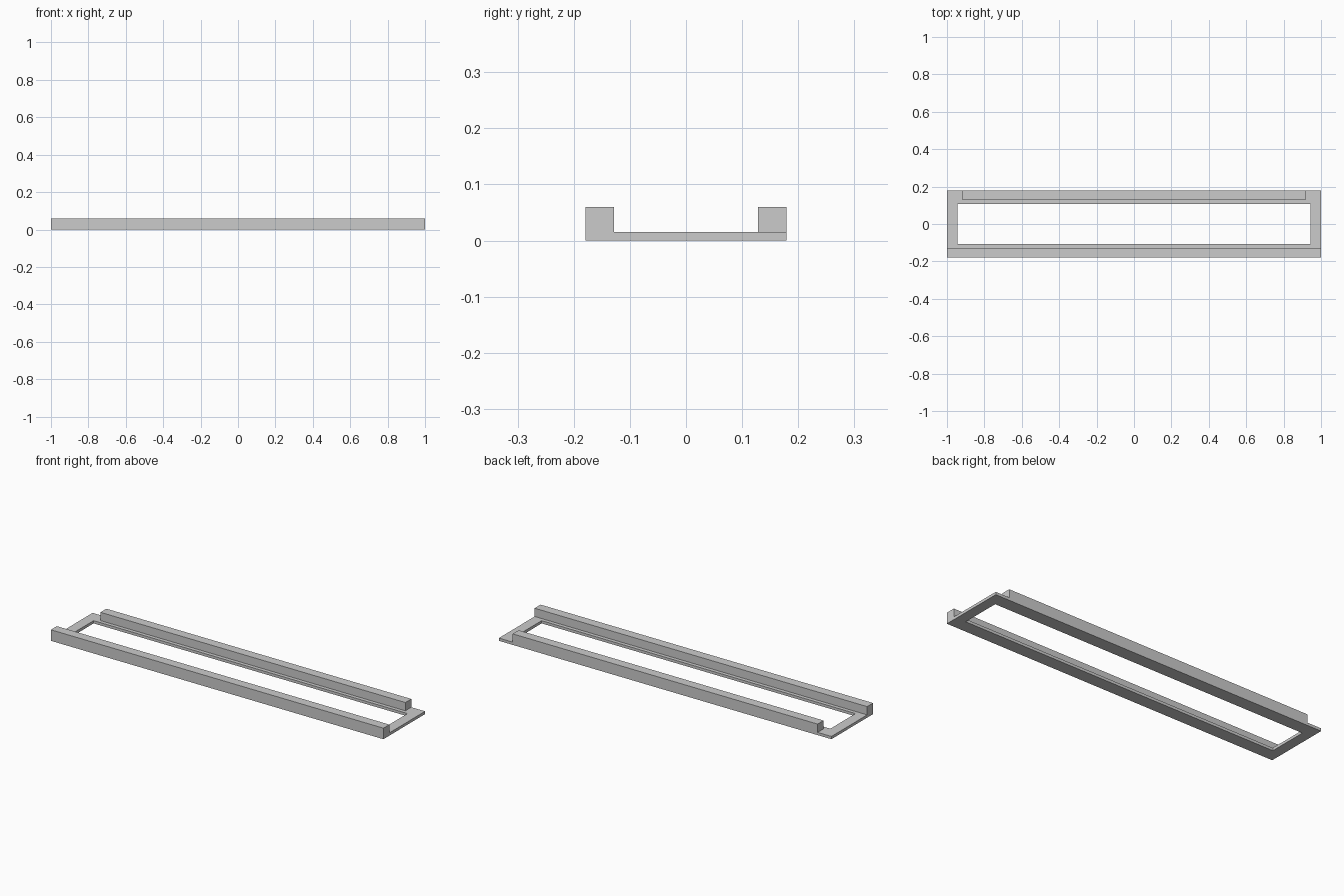
import bpy
import bmesh

cube = bpy.data.objects.get("Cube")
if cube:
    bpy.data.objects.remove(cube, do_unlink=True)

# Main dimensions
HALF_X, HALF_Y = 1.0, 0.179
HOLE_X, HOLE_Y = 0.944, 0.108
RAIL_Y = 0.128
BASE_TOP, RAIL_TOP = 0.015, 0.06
BACK_RAIL_X = 0.917

grey = bpy.data.materials.new("plain grey")
grey.use_nodes = True
colour = (0.6, 0.6, 0.6, 1)
grey.diffuse_color = colour
grey.node_tree.nodes["Principled BSDF"].inputs["Base Color"].default_value = colour


def finish(bm, name):
    bmesh.ops.recalc_face_normals(bm, faces=bm.faces)
    mesh = bpy.data.meshes.new(name)
    bm.to_mesh(mesh)
    bm.free()
    mesh.materials.append(grey)
    obj = bpy.data.objects.new(name, mesh)
    bpy.context.collection.objects.link(obj)
    return obj


def raise_faces(bm, faces, height):
    """Extrude faces straight up and return the new top faces."""
    new = bmesh.ops.extrude_face_region(bm, geom=faces)["geom"]
    verts = [g for g in new if isinstance(g, bmesh.types.BMVert)]
    bmesh.ops.translate(bm, verts=verts, vec=(0, 0, height))
    return [g for g in new if isinstance(g, bmesh.types.BMFace)]


# Flat frame with an open middle and a raised front rail
bm = bmesh.new()
xs = (-HALF_X, -HOLE_X, HOLE_X, HALF_X)
ys = (-HALF_Y, -RAIL_Y, -HOLE_Y, HOLE_Y, HALF_Y)
grid = [[bm.verts.new((x, y, 0)) for x in xs] for y in ys]
for j in range(len(ys) - 1):
    for i in range(len(xs) - 1):
        if (i, j) != (1, 2):
            bm.faces.new((grid[j][i], grid[j][i + 1], grid[j + 1][i + 1], grid[j + 1][i]))
top = raise_faces(bm, bm.faces[:], BASE_TOP)
front_strip = [f for f in top if f.calc_center_median().y < -RAIL_Y]
raise_faces(bm, front_strip, RAIL_TOP - BASE_TOP)
bmesh.ops.recalc_face_normals(bm, faces=bm.faces)
bmesh.ops.dissolve_limit(bm, angle_limit=0.01, verts=bm.verts, edges=bm.edges)
finish(bm, "frame_with_front_rail")

# Shorter back rail standing on the frame
bm = bmesh.new()
bmesh.ops.create_cube(bm, size=1)
bmesh.ops.scale(bm, verts=bm.verts, vec=(2 * BACK_RAIL_X, HALF_Y - RAIL_Y, RAIL_TOP - BASE_TOP))
bmesh.ops.translate(bm, verts=bm.verts,
                    vec=(0, (HALF_Y + RAIL_Y) / 2, (RAIL_TOP + BASE_TOP) / 2))
finish(bm, "back_rail")
